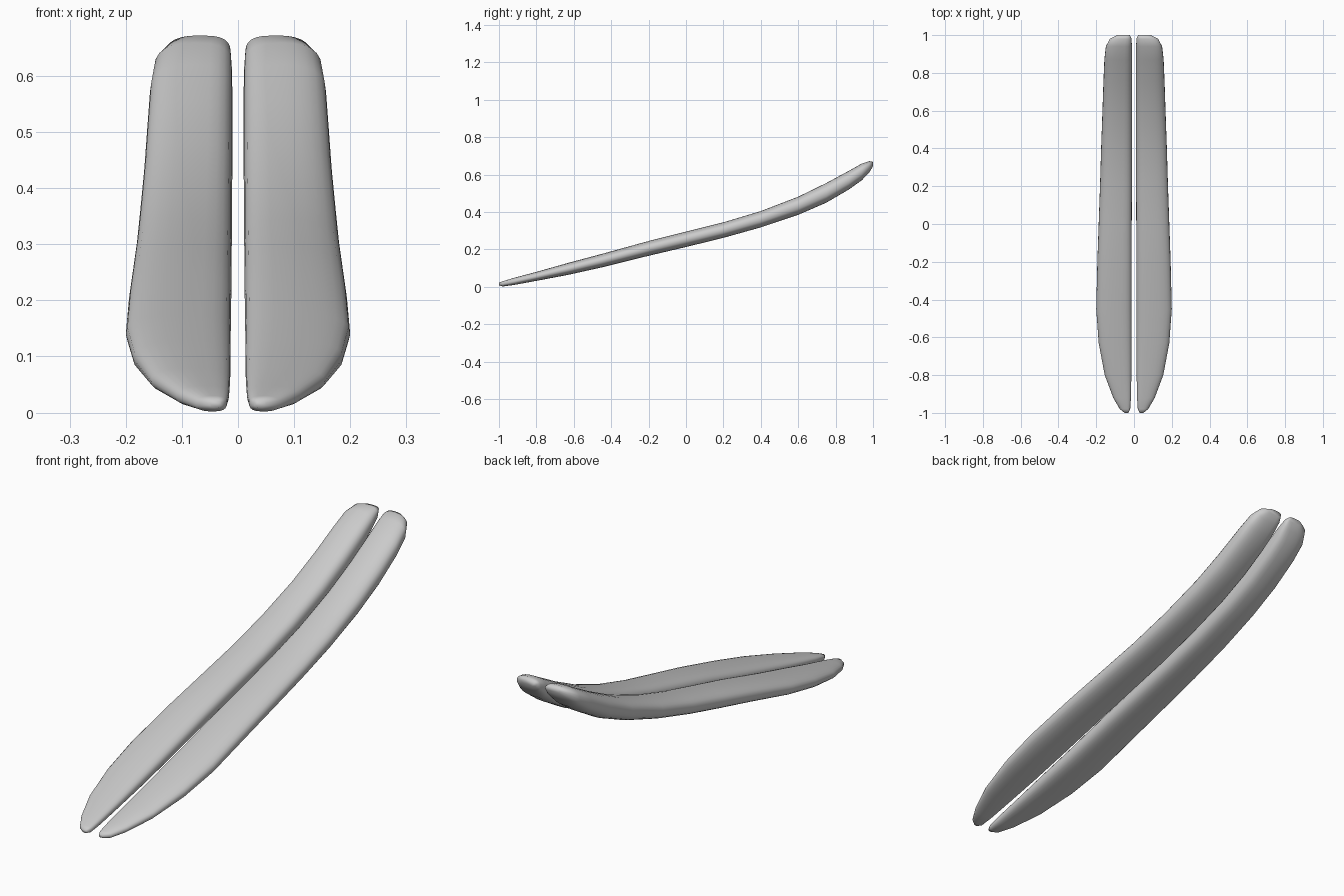
import bpy
import bmesh
from math import cos, sin, tau

cube = bpy.data.objects.get("Cube")
if cube:
    bpy.data.objects.remove(cube, do_unlink=True)

grey = bpy.data.materials.new("plain_grey")
grey.use_nodes = True
colour = (0.6, 0.6, 0.6, 1)
grey.diffuse_color = colour
grey.node_tree.nodes["Principled BSDF"].inputs["Base Color"].default_value = colour

# Stations along one blade: y, inner x, outer x, bottom z, top z
STATIONS = [
    (-1.0, .03, .05, .008, .022),
    (-.98, .02, .075, .002, .03),
    (-.92, .016, .11, .01, .048),
    (-.8, .014, .155, .032, .08),
    (-.63, .013, .187, .064, .128),
    (-.45, .013, .2, .104, .176),
    (-.2, .012, .194, .166, .245),
    (0, .012, .187, .213, .295),
    (.2, .011, .18, .262, .345),
    (.4, .011, .174, .318, .405),
    (.6, .01, .167, .385, .482),
    (.75, .01, .162, .45, .555),
    (.87, .01, .157, .52, .62),
    (.94, .011, .149, .57, .659),
    (.98, .013, .128, .612, .672),
    (1.0, .022, .09, .645, .668),
]
SIDES = 24


def power(value, exponent):
    return abs(value) ** exponent * (1 if value >= 0 else -1)


def section(bm, y, inner, outer, low, high):
    """Flattened oval with a blunt inner wall and a softer outer edge."""
    ring = []
    for i in range(SIDES):
        c, s = cos(tau * i / SIDES), sin(tau * i / SIDES)
        e = 0.9 if c > 0 else 0.6
        x = (inner + outer) / 2 + (outer - inner) / 2 * power(c, e)
        z = (low + high) / 2 + (high - low) / 2 * power(s, 0.8)
        ring.append(bm.verts.new((x, y, z)))
    return ring


def blade(name, side):
    bm = bmesh.new()
    rings = [section(bm, *station) for station in STATIONS]
    for a, b in zip(rings, rings[1:]):
        for i in range(SIDES):
            j = (i + 1) % SIDES
            bm.faces.new((a[i], a[j], b[j], b[i]))
    bm.faces.new(rings[0])
    bm.faces.new(rings[-1])
    for v in bm.verts:
        v.co.x *= side
    bmesh.ops.recalc_face_normals(bm, faces=bm.faces)
    for f in bm.faces:
        f.smooth = True
    mesh = bpy.data.meshes.new(name)
    bm.to_mesh(mesh)
    bm.free()
    mesh.materials.append(grey)
    bpy.context.collection.objects.link(bpy.data.objects.new(name, mesh))


# Mirrored pair of blades
blade("left_blade", 1)
blade("right_blade", -1)
